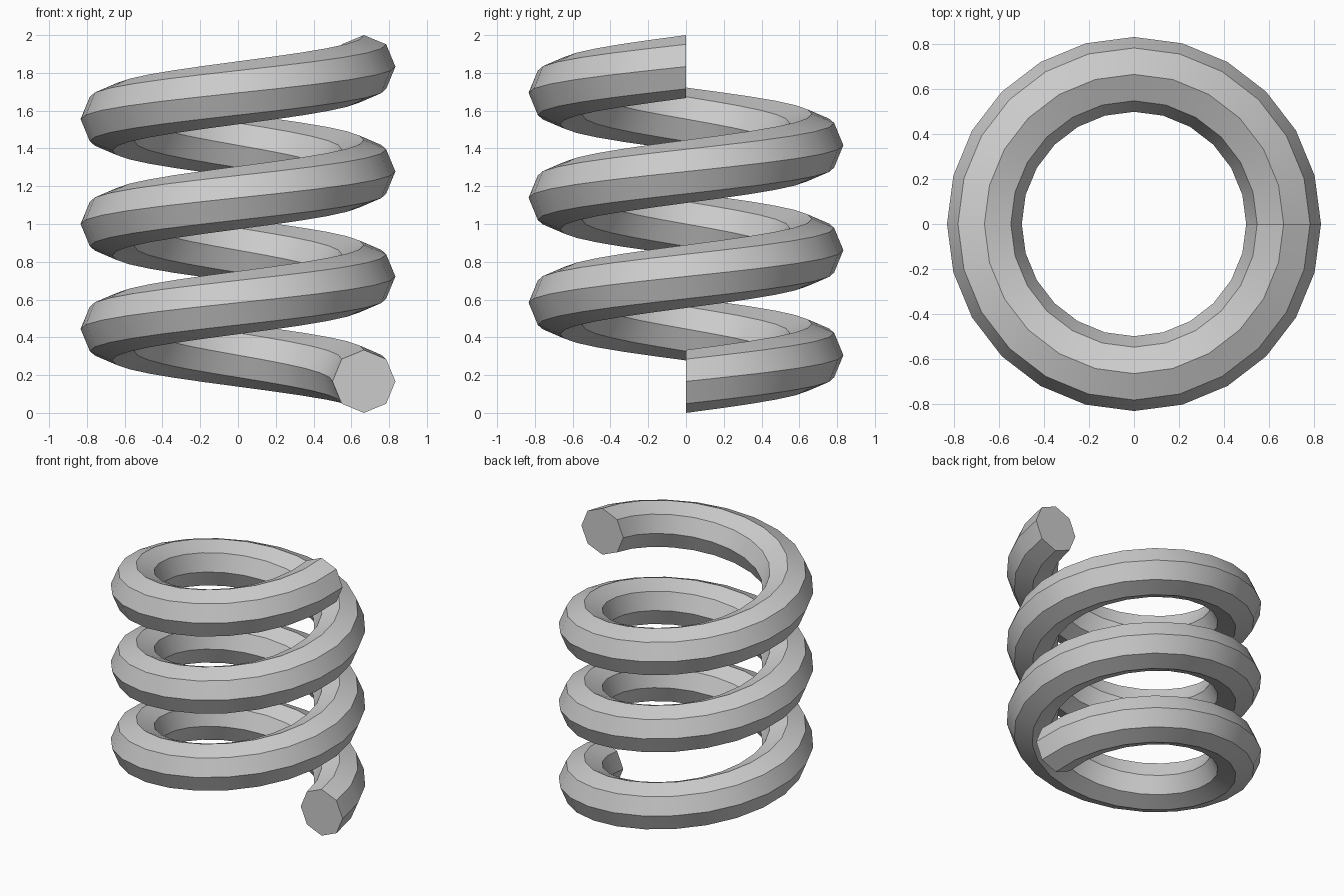
import bpy, bmesh
from math import cos, sin, pi, radians

if "Cube" in bpy.data.objects:
    bpy.data.objects.remove(bpy.data.objects["Cube"])

COIL_R, WIRE_R = 2 / 3, 1 / 6      # coil and wire radii
TURNS, STEPS, SIDES = 3, 24, 8     # steps per turn, wire sides
RISE = 2 - 2 * WIRE_R              # height gained by the wire centre

bm = bmesh.new()

# Octagonal wire sections, kept in the radial plane, climbing counter-clockwise
rings = []
total = TURNS * STEPS
for i in range(total + 1):
    a = 2 * pi * i / STEPS
    z0 = WIRE_R + RISE * i / total
    ring = []
    for k in range(SIDES):
        t = 2 * pi * k / SIDES
        r = COIL_R + WIRE_R * cos(t)
        ring.append(bm.verts.new((r * cos(a), r * sin(a), z0 + WIRE_R * sin(t))))
    rings.append(ring)

# Wire skin
for lo, hi in zip(rings, rings[1:]):
    for k in range(SIDES):
        n = (k + 1) % SIDES
        bm.faces.new((lo[k], lo[n], hi[n], hi[k]))

# Flat cut ends
bm.faces.new(rings[0])
bm.faces.new(rings[-1])
bmesh.ops.recalc_face_normals(bm, faces=bm.faces[:])

mesh = bpy.data.meshes.new("coil_spring")
bm.to_mesh(mesh)
bm.free()
spring = bpy.data.objects.new("coil_spring", mesh)
bpy.context.collection.objects.link(spring)

# Smooth along the coil, crisp along the wire's edges
bpy.context.view_layer.objects.active = spring
spring.select_set(True)
bpy.ops.object.shade_smooth_by_angle(angle=radians(30))
